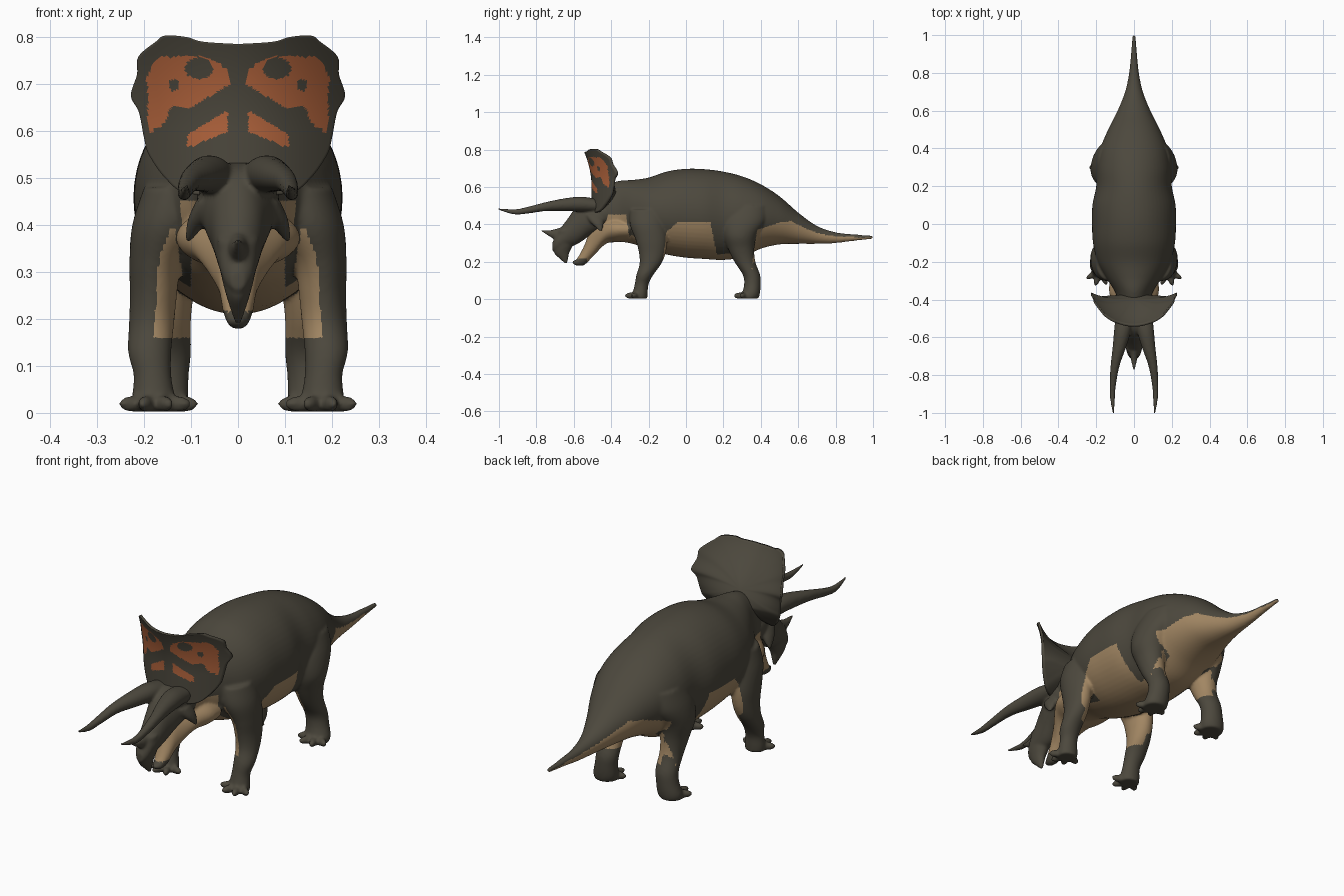
import bpy, bmesh, math
from mathutils import Matrix, Vector

cube = bpy.data.objects.get("Cube")
if cube:
    bpy.data.objects.remove(cube, do_unlink=True)


def material(name, rgb):
    m = bpy.data.materials.new(name)
    m.use_nodes = True
    m.diffuse_color = (*rgb, 1)
    m.node_tree.nodes["Principled BSDF"].inputs["Base Color"].default_value = (*rgb, 1)
    return m


DARK = material("dark olive hide", (0.073, 0.065, 0.047))
TAN = material("tan underside", (0.36, 0.24, 0.125))
ORANGE = material("orange marking", (0.45, 0.128, 0.046))


def spline(points, steps):
    """Catmull-Rom interpolation through tuples of any size."""
    out = []
    pts = [points[0], *points, points[-1]]
    for a, b, c, d in zip(pts, pts[1:], pts[2:], pts[3:]):
        for k in range(steps):
            t = k / steps
            out.append([q + t / 2 * (r - p + t * (2*p - 5*q + 4*r - s + t * (3*(q - r) + s - p)))
                        for p, q, r, s in zip(a, b, c, d)])
    return out + [list(points[-1])]


def skin(bm, rings):
    """Bridge closed rings of points and cap both ends."""
    rows = [[bm.verts.new(p) for p in ring] for ring in rings]
    for a, b in zip(rows, rows[1:]):
        for i in range(len(a)):
            j = (i + 1) % len(a)
            bm.faces.new((a[i], a[j], b[j], b[i]))
    bm.faces.new(rows[0])
    bm.faces.new(rows[-1])


def loft(bm, stations, upright=False, side=1, n=56):
    """Stations are x, y, z and two half sizes; rings are level if upright, else face y."""
    rings = []
    for x, y, z, ra, rb in spline(stations, 6):
        ring = []
        for i in range(n):
            t = math.tau * i / n
            u, v = max(ra, .002) * math.cos(t), max(rb, .002) * math.sin(t)
            ring.append((side * (x + u), y + v, z) if upright else (side * (x + u), y, z + v))
        rings.append(ring)
    skin(bm, rings)


def loft_profile(bm, profile):
    """Profile rows are y, top, bottom and half width."""
    loft(bm, [(0, y, (top + low) / 2, w, (top - low) / 2) for y, top, low, w in profile])


def finish(name, bm, mats, rule=None, voxel=None):
    bmesh.ops.recalc_face_normals(bm, faces=bm.faces)
    mesh = bpy.data.meshes.new(name)
    bm.to_mesh(mesh)
    bm.free()
    ob = bpy.data.objects.new(name, mesh)
    bpy.context.collection.objects.link(ob)
    if voxel:
        # Fuse overlapping parts into one soft skin
        r = ob.modifiers.new("fuse", 'REMESH')
        r.mode = 'VOXEL'
        r.voxel_size = voxel
        s = ob.modifiers.new("soften", 'SMOOTH')
        s.iterations = 6
        s.factor = 0.5
        dg = bpy.context.evaluated_depsgraph_get()
        fused = bpy.data.meshes.new_from_object(ob.evaluated_get(dg))
        ob.modifiers.clear()
        ob.data = fused
        bpy.data.meshes.remove(mesh)
        fused.name = name
    ob.data.materials.clear()
    for m in mats:
        ob.data.materials.append(m)
    for p in ob.data.polygons:
        p.use_smooth = True
        p.material_index = int(rule(p.center, p.normal)) if rule else 0


# Torso, neck and tail
body = bmesh.new()
loft_profile(body, [
    (-.47, .54, .36, .07), (-.42, .605, .33, .085), (-.36, .632, .31, .1),
    (-.28, .638, .295, .15), (-.2, .65, .265, .193), (-.1, .683, .238, .217),
    (0, .697, .222, .222), (.1, .695, .215, .22), (.2, .682, .21, .2),
    (.3, .657, .225, .198), (.4, .614, .27, .178), (.5, .55, .293, .137),
    (.6, .463, .296, .087), (.7, .392, .296, .047), (.8, .358, .3, .026),
    (.9, .347, .312, .016), (1, .34, .322, .009)])

# Throat and lower jaw
loft_profile(body, [
    (-.3, .43, .31, .13), (-.37, .44, .305, .13), (-.43, .43, .295, .1), (-.5, .39, .225, .05),
    (-.545, .285, .182, .034), (-.585, .214, .18, .022), (-.607, .207, .19, .01)])

# Legs with spread toes
FRONT = [(.13, -.2, .48, .07, .1), (.15, -.2, .4, .075, .1), (.175, -.185, .32, .056, .085),
         (.18, -.18, .25, .05, .072), (.184, -.19, .19, .048, .058), (.188, -.22, .13, .046, .045),
         (.182, -.237, .08, .04, .037), (.18, -.245, .03, .046, .04), (.18, -.247, .003, .044, .04)]
HIND = [(.12, .33, .5, .07, .11), (.14, .31, .42, .08, .12), (.155, .29, .34, .075, .09),
        (.152, .295, .27, .06, .07), (.15, .315, .2, .05, .056), (.15, .35, .13, .05, .046),
        (.155, .355, .08, .05, .044), (.162, .347, .03, .056, .048), (.165, .335, .003, .052, .052)]
for side in (1, -1):
    for leg in (FRONT, HIND):
        loft(body, leg, True, side)
        foot = Vector((side * leg[-1][0], leg[-1][1], .019))
        for turn in (-72, -26, 18, 60):
            spin = Matrix.Rotation(math.radians(turn * side), 4, 'Z')
            place = (Matrix.Translation(foot) @ spin @ Matrix.Translation((0, -.046, 0))
                     @ Matrix.Diagonal((.016, .04, .018, 1)))
            bmesh.ops.create_uvsphere(body, u_segments=12, v_segments=8, radius=1, matrix=place)

# Height of the tan edge along the flank
EDGE = [(-.7, .45), (-.32, .45), (-.28, .16), (-.13, .16), (-.105, .36), (-.04, .415), (.13, .41),
        (.18, .16), (.35, .16), (.38, .37), (.5, .41), (.58, .42), (.7, .385), (.87, .335), (1, .32)]


def underside(c, n):
    if c.z < .16 or (c.y < -.53 and c.z < .215):
        return False
    inward = n.x * (1 if c.x > 0 else -1) < -.15
    if c.z < .4 and (inward or (abs(c.x) < .1 and n.z < 0)):
        return True
    for (y0, z0), (y1, z1) in zip(EDGE, EDGE[1:]):
        if y0 <= c.y < y1:
            low = c.z < z0 + (z1 - z0) * (c.y - y0) / (y1 - y0)
            return low and (c.y < .3 or n.z < .2)
    return False


finish("body", body, (DARK, TAN), underside, .0065)

# Skull, beak and nose horn
head = bmesh.new()
loft_profile(head, [
    (-.38, .53, .4, .075), (-.44, .535, .37, .088), (-.52, .53, .335, .078),
    (-.58, .5, .295, .06), (-.64, .42, .275, .047), (-.69, .355, .255, .034), (-.715, .3, .26, .016)])
loft(head, [(0, -.645, .37, .045, .04), (0, -.655, .3, .037, .053), (0, -.665, .25, .025, .042),
            (0, -.652, .215, .014, .022), (0, -.64, .19, .006, .006)], True)
loft(head, [(0, -.63, .35, .035, .05), (0, -.68, .345, .024, .036),
            (0, -.73, .352, .014, .017), (0, -.775, .368, .004, .004)])

# Brow horns and cheek spikes
for side in (1, -1):
    loft(head, [(.05, -.47, .5, .045, .035), (.06, -.56, .508, .045, .04), (.077, -.65, .505, .036, .034),
                (.1, -.75, .495, .024, .024), (.112, -.85, .475, .017, .018),
                (.114, -.92, .467, .013, .014), (.108, -1.005, .482, .005, .005)], False, side)
    loft(head, [(.065, -.49, .45, .025, .05), (.085, -.475, .41, .022, .035),
                (.107, -.455, .365, .006, .008)], True, side)
finish("head_and_horns", head, (DARK,), None, .006)

# Frill: a swept-back shield with a scalloped rim
half = [(0, .785), (.075, .79), (.11, .8), (.155, .803), (.175, .79), (.212, .758), (.215, .72),
        (.228, .675), (.211, .64), (.2, .585), (.19, .55), (.155, .5), (.11, .468), (0, .46)]
right = spline(half, 6)
outline = right + [(-x, z) for x, z in reversed(right[1:-1])]
MID = .63
COUNT = 44


def frill_ring(r, back):
    ring = []
    for ox, oz in outline:
        x, z = ox * r, MID + (oz - MID) * r
        y = -.505 - .045 * max(0, (z - .6) / .2) ** 2 + 2.6 * x * x
        if back:
            # The rear thickens downward into the neck
            y += .014 + .13 * (1 - r * r) * min(1, (.82 - z) / .25)
        ring.append((x, y, z))
    return ring


def inside(x, z, cx, cz, rx, rz):
    return ((x - cx) / rx) ** 2 + ((z - cz) / rz) ** 2 < 1


def marking(c, n):
    if n.y > -.2:
        return False
    x, z = abs(c.x), c.z
    notch = inside(x, z, .083, .733, .03, .023) or inside(x, z, .137, .698, .011, .013)
    patch = inside(x, z, .105, .705, .09, .056) or inside(x, z, .16, .7, .032, .06)
    patch = patch or (.15 < x < .192 and .575 + 2 * abs(x - .178) < z < .72)
    patch = patch and z > .71 - .6 * x
    stroke = .022 < x < .108 and abs(z - .622 + .5 * (x - .02)) < .023 - .1 * (x - .02)
    return (patch and not notch) or stroke


frill = bmesh.new()
levels = [max(.01, i / COUNT) for i in range(COUNT + 1)]
skin(frill, [frill_ring(r, False) for r in levels] + [frill_ring(r, True) for r in reversed(levels)])
finish("frill", frill, (DARK, ORANGE), marking)
